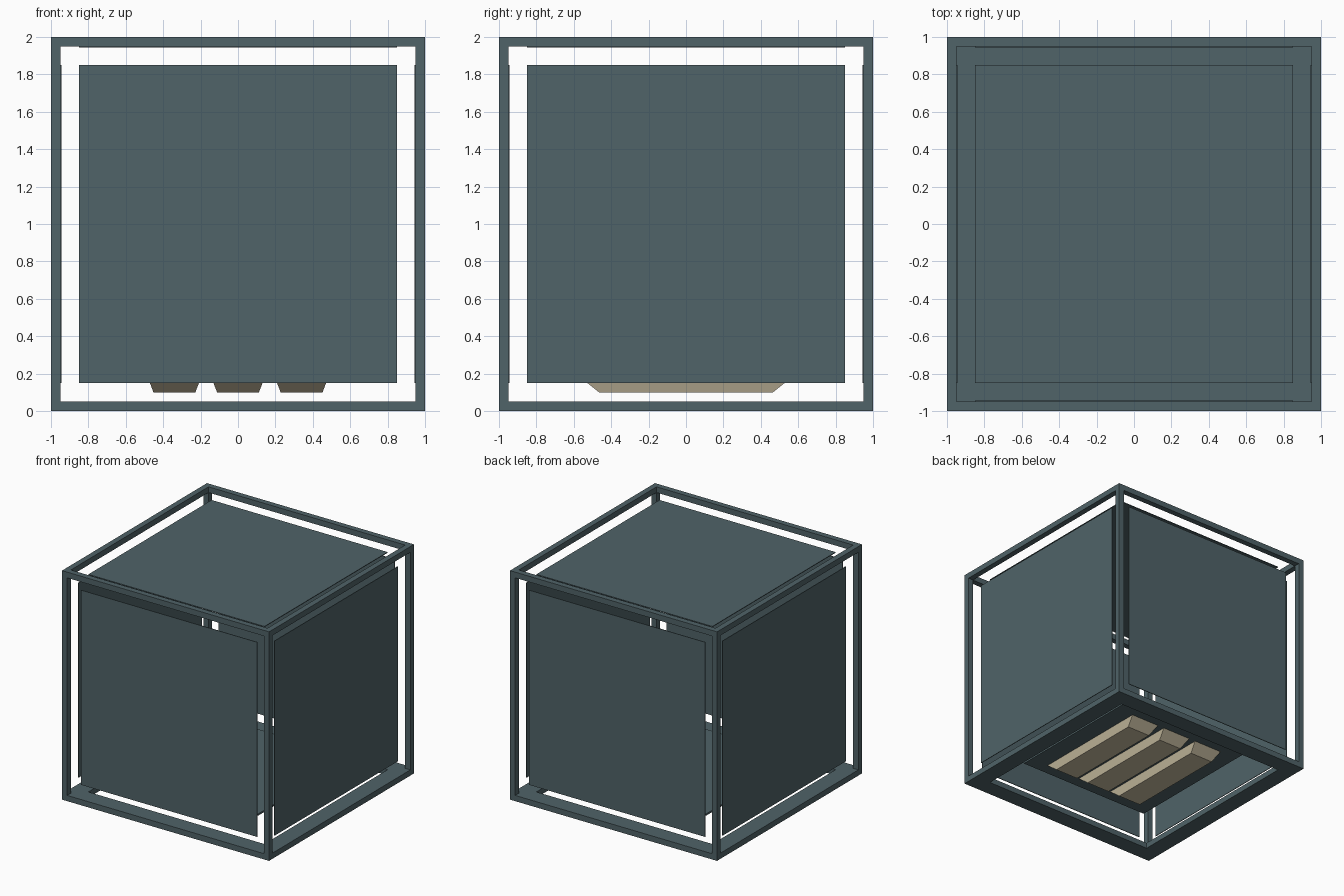
import bpy
import bmesh
from mathutils import Vector

cube = bpy.data.objects.get("Cube")
if cube:
    bpy.data.objects.remove(cube, do_unlink=True)


def material(name, rgb):
    mat = bpy.data.materials.new(name)
    mat.use_nodes = True
    mat.diffuse_color = (*rgb, 1)
    mat.node_tree.nodes["Principled BSDF"].inputs["Base Color"].default_value = (*rgb, 1)
    return mat


SLATE = material("slate_grey", (0.08, 0.125, 0.138))
TAN = material("warm_tan", (0.60, 0.53, 0.37))


def box(name, low, high, mat, taper=(0, 0)):
    """Box between two corners; taper pulls in the bottom face on x and y."""
    low, high = Vector(low), Vector(high)
    size, middle = high - low, (low + high) / 2
    bm = bmesh.new()
    bmesh.ops.create_cube(bm, size=1)
    for v in bm.verts:
        sx, sy = (1 if v.co.x > 0 else -1), (1 if v.co.y > 0 else -1)
        bottom = v.co.z < 0
        v.co = v.co * size + middle
        if bottom:
            v.co.x -= sx * taper[0]
            v.co.y -= sy * taper[1]
    mesh = bpy.data.meshes.new(name)
    bm.to_mesh(mesh)
    bm.free()
    mesh.materials.append(mat)
    obj = bpy.data.objects.new(name, mesh)
    bpy.context.collection.objects.link(obj)
    return obj


BAR = 0.05      # frame bar thickness
RIM = 0.15      # width of the base rim
PANEL = 0.85    # half width of the panels
INNER = 1 - BAR


def square_ring(name, width, z0, z1):
    """Four butt-jointed rails around the outer edge."""
    k = 1 - width
    for side, s in (("right", -1), ("left", 1)):
        xs = sorted((s * k, s))
        box(f"{name}_{side}", (xs[0], -1, z0), (xs[1], 1, z1), SLATE)
    for side, s in (("front", -1), ("back", 1)):
        ys = sorted((s * k, s))
        box(f"{name}_{side}", (-k, ys[0], z0), (k, ys[1], z1), SLATE)


# Open cube frame: wide base rim, slim top rails, corner posts
square_ring("base_rim", RIM, 0, BAR)
square_ring("top_rail", BAR, 2 - BAR, 2)
for ex, x in (("right", -1), ("left", 1)):
    for ey, y in (("front", -1), ("back", 1)):
        xs, ys = sorted((x * INNER, x)), sorted((y * INNER, y))
        box(f"corner_post_{ey}_{ex}", (xs[0], ys[0], BAR), (xs[1], ys[1], 2 - BAR), SLATE)

# Thin floating panels on the sides and the top
thin = 0.006
for name, axis, s in (("right_panel", 0, -1), ("left_panel", 0, 1),
                      ("front_panel", 1, -1), ("back_panel", 1, 1), ("top_panel", 2, 1)):
    low, high = [-PANEL] * 3, [PANEL] * 3
    low[axis], high[axis] = sorted((s * (INNER - thin), s * INNER))
    low[2] += 1
    high[2] += 1
    box(name, low, high, SLATE)

# Floating floor plate with three tapered pads beneath it
plate_z = 0.168
box("floor_plate", (-0.65, -0.65, plate_z), (0.65, 0.65, plate_z + 0.015), SLATE)
for name, x in (("right", -0.34), ("middle", 0), ("left", 0.34)):
    box(f"floor_pad_{name}", (x - 0.138, -0.55, 0.1), (x + 0.138, 0.55, plate_z), TAN,
        taper=(0.026, 0.085))
